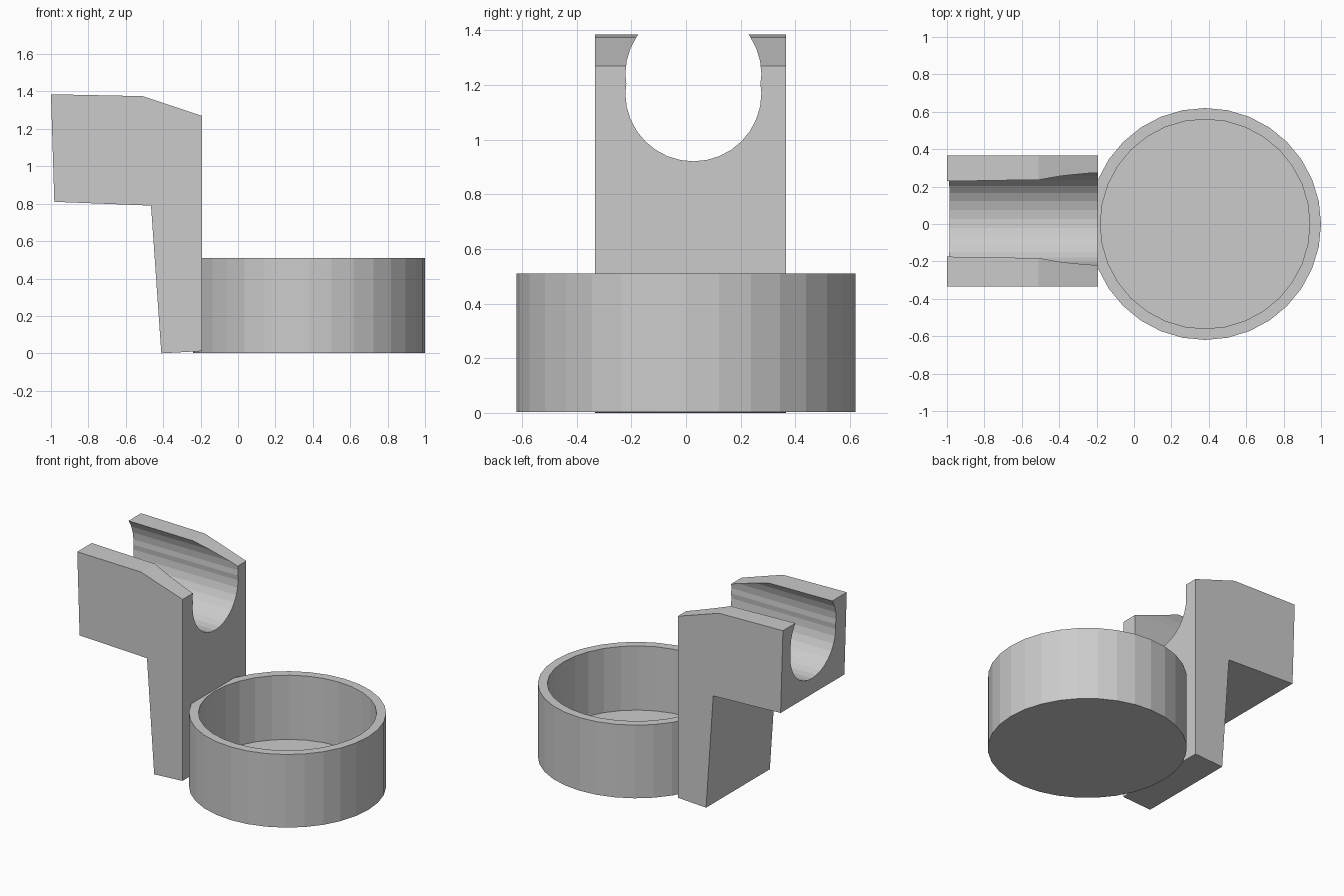
import bpy
import bmesh
from math import pi
from mathutils import Matrix, Vector

cube = bpy.data.objects.get("Cube")
if cube:
    bpy.data.objects.remove(cube)

grey = bpy.data.materials.new("plain_grey")
grey.use_nodes = True
grey.diffuse_color = (0.6, 0.6, 0.6, 1)
grey.node_tree.nodes["Principled BSDF"].inputs["Base Color"].default_value = grey.diffuse_color


def add_object(name, bm):
    bmesh.ops.recalc_face_normals(bm, faces=bm.faces)
    mesh = bpy.data.meshes.new(name)
    bm.to_mesh(mesh)
    bm.free()
    mesh.materials.append(grey)
    obj = bpy.data.objects.new(name, mesh)
    bpy.context.collection.objects.link(obj)
    return obj


# Cup: cylinder with its top inset for the rim and sunk to the floor
base, rim, floor, radius, wall = 0.003, 0.51, 0.065, 0.62, 0.06
bm = bmesh.new()
bmesh.ops.create_cone(bm, cap_ends=True, segments=32, radius1=radius, radius2=radius,
                      depth=rim - base,
                      matrix=Matrix.Translation((0.38, 0, (rim + base) / 2)))
top = max(bm.faces, key=lambda f: f.calc_center_median().z)
bmesh.ops.inset_region(bm, faces=[top], thickness=wall)
sunk = bmesh.ops.extrude_discrete_faces(bm, faces=[top])["faces"][0]
bmesh.ops.translate(bm, verts=sunk.verts, vec=(0, 0, floor - rim))
add_object("cup", bm)

# Bracket: side profile extruded across y
profile = [(-1, 1.385), (-0.51, 1.375), (-0.193, 1.27), (-0.193, 0.012),
           (-0.41, 0), (-0.465, 0.79), (-0.982, 0.81)]
y_min, y_max = -0.333, 0.366
bm = bmesh.new()
side = bm.faces.new([bm.verts.new((x, y_min, z)) for x, z in profile])
grown = bmesh.ops.extrude_face_region(bm, geom=[side])["geom"]
bmesh.ops.translate(bm, vec=Vector((0, y_max - y_min, 0)),
                    verts=[v for v in grown if isinstance(v, bmesh.types.BMVert)])
bracket = add_object("bracket", bm)

# Open channel: two overlapping round bores cut along x
cutters = []
for z in (1.17, 1.24):
    bm = bmesh.new()
    bmesh.ops.create_cone(bm, cap_ends=True, segments=32, radius1=0.249, radius2=0.249, depth=2,
                          matrix=Matrix.Translation((-0.6, 0.027, z)) @ Matrix.Rotation(pi / 2, 4, "Y"))
    cutter = add_object("channel_cutter", bm)
    cutter.hide_render = True
    cutters.append(cutter)
    cut = bracket.modifiers.new("channel", "BOOLEAN")
    cut.operation = "DIFFERENCE"
    cut.solver = "EXACT"
    cut.object = cutter

# Bake the cuts and discard the cutters
bpy.context.view_layer.update()
graph = bpy.context.evaluated_depsgraph_get()
cut_mesh = bpy.data.meshes.new_from_object(bracket.evaluated_get(graph))
bracket.modifiers.clear()
bracket.data = cut_mesh
for cutter in cutters:
    bpy.data.objects.remove(cutter)
